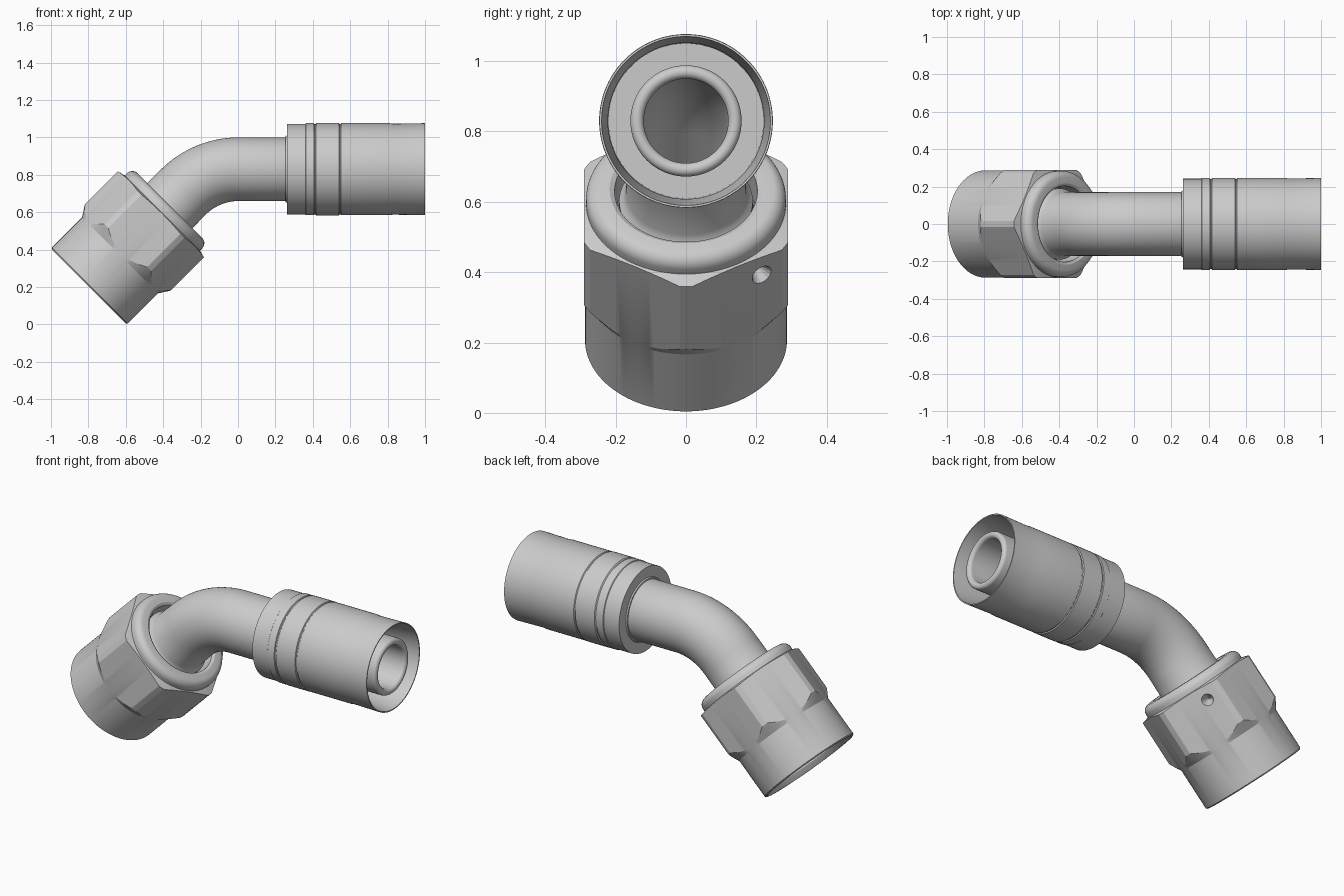
import bpy, bmesh
from math import sin, cos, pi, tan, radians, sqrt, hypot
from mathutils import Vector

if "Cube" in bpy.data.objects:
    bpy.data.objects.remove(bpy.data.objects["Cube"])

SEG = 120
Y = Vector((0, 1, 0))

# Centreline: 45 degree leg, bend, horizontal leg
START, CORNER, R = Vector((-0.797, 0, 0.203)), Vector((-0.17, 0, 0.83)), 0.42
TAN = R * tan(pi / 8)
L1 = (CORNER - START).length - TAN
ARC = R * pi / 4
BEND_END = Vector((CORNER.x + TAN, 0, CORNER.z))


def station(d):
    """Centre and upward normal at distance d along the centreline."""
    if d <= L1:
        return START + Vector((1, 0, 1)) * d / sqrt(2), Vector((-1, 0, 1)).normalized()
    if d >= L1 + ARC:
        return BEND_END + Vector((d - L1 - ARC, 0, 0)), Vector((0, 0, 1))
    a = (L1 + ARC - d) / R
    n = Vector((-sin(a), 0, cos(a)))
    return BEND_END - Vector((0, 0, R)) + n * R, n


def at_x(x):
    return x - BEND_END.x + L1 + ARC


def loft(name, profile):
    """Closed ring solid; profile(theta) gives (distance, radius) points."""
    bm = bmesh.new()
    cols = []
    for i in range(SEG):
        t = 2 * pi * i / SEG
        col = []
        for d, r in profile(t):
            c, n = station(d)
            col.append(bm.verts.new(c + (n * cos(t) + Y * sin(t)) * r))
        cols.append(col)
    m = len(cols[0])
    for i in range(SEG):
        a, b = cols[i], cols[(i + 1) % SEG]
        for j in range(m):
            k = (j + 1) % m
            bm.faces.new((a[j], a[k], b[k], b[j]))
    bmesh.ops.recalc_face_normals(bm, faces=bm.faces)
    me = bpy.data.meshes.new(name)
    bm.to_mesh(me)
    bm.free()
    ob = bpy.data.objects.new(name, me)
    bpy.context.collection.objects.link(ob)
    return ob


def activate(ob):
    bpy.ops.object.select_all(action='DESELECT')
    ob.select_set(True)
    bpy.context.view_layer.objects.active = ob


def smooth(ob, deg=25):
    activate(ob)
    bpy.ops.object.shade_smooth_by_angle(angle=radians(deg))


def round_corner(d, r, rad, a0, a1, n=8):
    return [(d + rad * sin(radians(a0 + (a1 - a0) * i / n)),
             r + rad * cos(radians(a0 + (a1 - a0) * i / n))) for i in range(n + 1)]


# Swivel nut: round skirt, chamfered hexagon and rounded collar
def nut_profile(t):
    a = (t % (pi / 3)) - pi / 6
    r = min(0.325, 0.29 / cos(a))
    chamfer = r - 0.286
    return ([(0.012, 0.262), (0.0, 0.272), (0.0, 0.281), (0.006, 0.287), (0.235, 0.287),
             (0.243 + chamfer * 1.3, r), (0.553 - chamfer * 0.2, r), (0.555, 0.284)]
            + round_corner(0.572, 0.244, 0.04, 0, 80)
            + [(0.612, 0.217), (0.604, 0.203), (0.5, 0.203), (0.44, 0.25), (0.03, 0.25)])


nut = loft("swivel_nut", nut_profile)

# Small drilled dimple on one hexagon flat
c, s = station(0.479)
normal = -s * cos(pi / 6) + Y * 0.5
spot = c - s * 0.21 + Y * 0.215
bpy.ops.mesh.primitive_cone_add(vertices=16, radius1=0, radius2=0.05, depth=0.1,
                                location=spot - normal * 0.012)
cutter = bpy.context.object
cutter.name = "dimple_cutter"
cutter.rotation_euler = normal.to_track_quat('Z', 'Y').to_euler()
cutter.hide_render = True
mod = nut.modifiers.new("dimple", 'BOOLEAN')
mod.operation, mod.object, mod.solver = 'DIFFERENCE', cutter, 'EXACT'
activate(nut)
bpy.ops.object.modifier_apply(modifier=mod.name)
bpy.data.objects.remove(cutter)
smooth(nut, 20)

# Bent tube with cone seat at the nut end and hose nipple at the other
bend = [L1 + ARC * i / 24 for i in range(25)]
tip = at_x(0.995)
tube_pts = ([(0.18, 0.12), (0.18, 0.14), (0.36, 0.225), (0.43, 0.225), (0.495, 0.19),
             (0.565, 0.19), (0.58, 0.178), (0.6, 0.171)]
            + [(d, 0.17) for d in bend]
            + [(at_x(0.25), 0.17), (at_x(0.3), 0.158)]
            + round_corner(tip - 0.019, 0.139, 0.019, 0, 180, 12)
            + [(d, 0.12) for d in reversed(bend)])
smooth(loft("bent_tube", lambda t: tube_pts))

# Crimp sleeve around the nipple
sleeve = [(0.255, 0.165), (0.255, 0.176), (0.262, 0.18), (0.262, 0.242), (0.36, 0.242),
          (0.363, 0.246), (0.405, 0.246), (0.408, 0.241), (0.413, 0.241), (0.418, 0.247),
          (0.54, 0.247), (0.543, 0.241), (0.548, 0.241), (0.552, 0.246), (0.81, 0.246),
          (0.83, 0.243), (1.0, 0.246), (1.0, 0.24), (0.83, 0.222), (0.40, 0.22),
          (0.40, 0.15), (0.28, 0.15)]
sleeve_pts = [(at_x(x), r) for x, r in sleeve]
smooth(loft("crimp_sleeve", lambda t: sleeve_pts))
